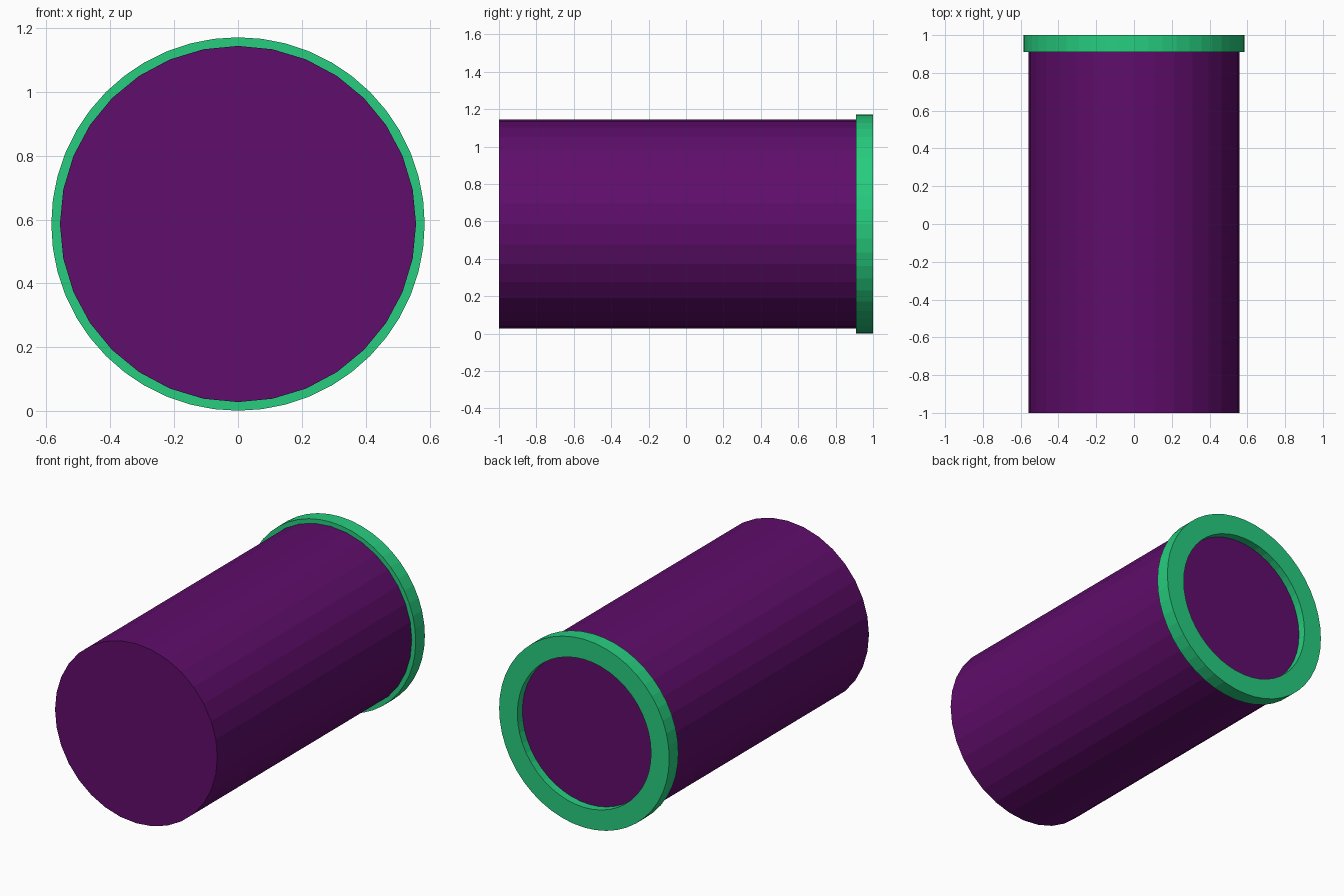
import bpy, bmesh, math

if "Cube" in bpy.data.objects:
    bpy.data.objects.remove(bpy.data.objects["Cube"])

CZ = 0.586  # height of the shared axis


def material(name, rgb):
    m = bpy.data.materials.new(name)
    m.diffuse_color = (*rgb, 1)
    m.use_nodes = True
    m.node_tree.nodes["Principled BSDF"].inputs["Base Color"].default_value = m.diffuse_color
    return m


def lathe(name, profile, sides, mat, closed):
    """Revolve (radius, y) points about the y axis; open profiles get end caps."""
    bm = bmesh.new()
    rings = []
    for r, y in profile:
        angles = [2 * math.pi * i / sides for i in range(sides)]
        rings.append([bm.verts.new((r * math.sin(a), y, CZ + r * math.cos(a)))
                      for a in angles])
    n = len(rings)
    for k in range(n if closed else n - 1):
        a, b = rings[k], rings[(k + 1) % n]
        for i in range(sides):
            j = (i + 1) % sides
            bm.faces.new((a[i], a[j], b[j], b[i]))
    if not closed:
        bm.faces.new(rings[0])
        bm.faces.new(rings[-1])
    bmesh.ops.recalc_face_normals(bm, faces=bm.faces)
    me = bpy.data.meshes.new(name)
    bm.to_mesh(me)
    bm.free()
    me.materials.append(mat)
    ob = bpy.data.objects.new(name, me)
    bpy.context.collection.objects.link(ob)
    return ob


purple = material("purple", (0.115, 0.004, 0.147))
green = material("green", (0.02, 0.61, 0.21))

# Long solid body, its back end sunk inside the rim
lathe("body", [(0.558, -1.0), (0.558, 0.95)], 32, purple, False)

# Flat rim around the back end
lathe("rim", [(0.585, 0.91), (0.585, 1.0), (0.46, 1.0), (0.46, 0.91)], 48, green, True)
